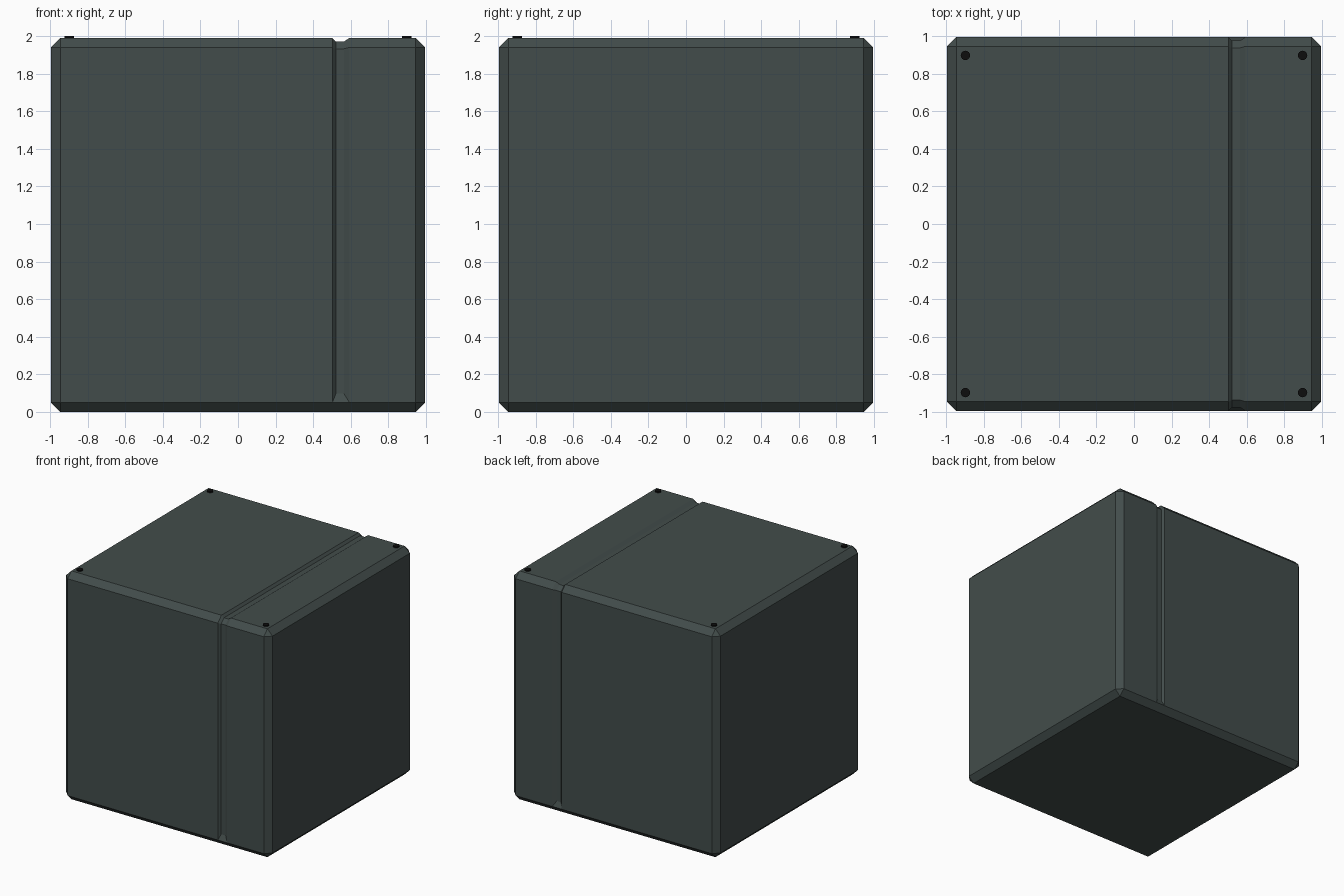
import bpy, bmesh

if "Cube" in bpy.data.objects:
    bpy.data.objects.remove(bpy.data.objects["Cube"])

H = 0.995      # half width of the body
C = 0.05       # chamfer size
D = 0.02       # groove depth
G_OUT = (0.502, 0.593)   # groove rim
G_IN = (0.521, 0.563)    # groove floor


def material(name, rgb):
    m = bpy.data.materials.new(name)
    m.diffuse_color = (*rgb, 1)
    m.use_nodes = True
    m.node_tree.nodes["Principled BSDF"].inputs["Base Color"].default_value = m.diffuse_color
    return m


def make_object(name, bm, mat):
    bmesh.ops.recalc_face_normals(bm, faces=bm.faces[:])
    me = bpy.data.meshes.new(name)
    bm.to_mesh(me)
    bm.free()
    me.materials.append(mat)
    ob = bpy.data.objects.new(name, me)
    bpy.context.collection.objects.link(ob)
    return ob


shell = material("dark_shell", (0.055, 0.073, 0.070))
black = material("black", (0.004, 0.004, 0.004))

# Chamfered cube body
bm = bmesh.new()
bmesh.ops.create_cube(bm, size=2 * H)
bmesh.ops.translate(bm, vec=(0, 0, H), verts=bm.verts[:])
bmesh.ops.bevel(bm, geom=bm.edges[:], offset=C, offset_type='OFFSET',
                segments=1, profile=0.5, affect='EDGES')

# Groove strip over the front, top and back
for x in G_OUT:
    bmesh.ops.bisect_plane(bm, geom=bm.verts[:] + bm.edges[:] + bm.faces[:],
                           plane_co=(x, 0, 0), plane_no=(1, 0, 0), dist=1e-5)
mid = sum(G_OUT) / 2
strip = [f for f in bm.faces
         if all(G_OUT[0] - 1e-3 < v.co.x < G_OUT[1] + 1e-3 for v in f.verts)
         and f.calc_center_median().z > 0.5]
bmesh.ops.inset_region(bm, faces=strip, thickness=0.02, use_even_offset=True)

# Sink the groove floor, with a slope at the lower ends
side = D * 0.414
for v in {v for f in strip for v in f.verts}:
    s = 1 if v.co.y > 0 else -1
    x = G_IN[0] if v.co.x < mid else G_IN[1]
    if v.co.z < 1:
        v.co = (x, s * (H - D), 0.098)
    elif v.co.z < 2 * H - C / 2:
        v.co = (x, s * (H - D), 2 * H - C - side)
    else:
        v.co = (x, s * (H - C - side), 2 * H - D)
make_object("body", bm, shell)

# Small round pads on the top corners
for i, (sx, sy) in enumerate([(-1, -1), (1, -1), (1, 1), (-1, 1)]):
    bm = bmesh.new()
    bmesh.ops.create_cone(bm, cap_ends=True, segments=16, radius1=0.025,
                          radius2=0.025, depth=0.02)
    pad = make_object(f"corner_pad_{i + 1}", bm, black)
    pad.location = (sx * 0.897, sy * 0.897, 1.99)
